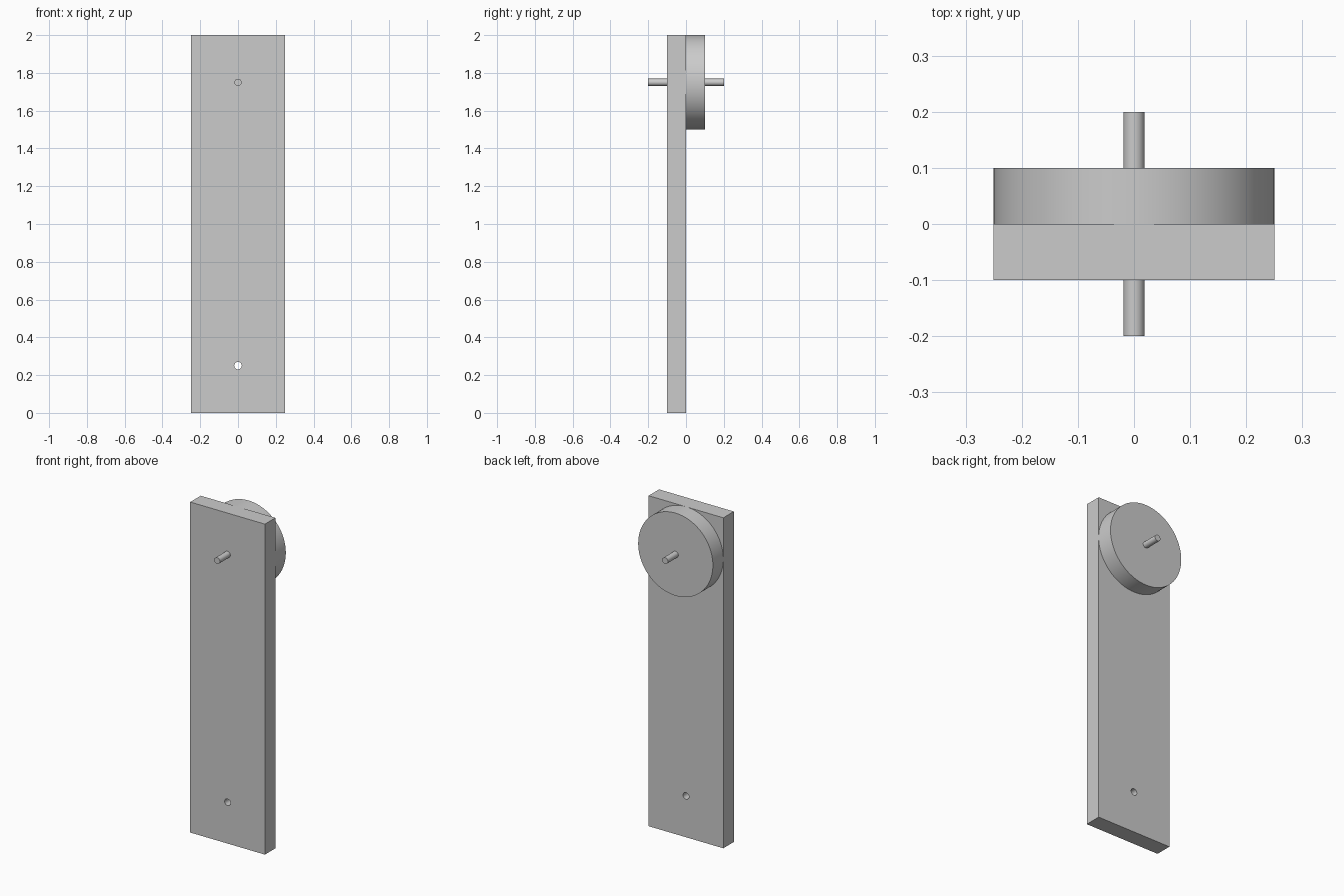
import bpy
import math

cube = bpy.data.objects.get("Cube")
if cube:
    bpy.data.objects.remove(cube, do_unlink=True)

WIDTH, HEIGHT, THICK = 0.5, 2.0, 0.1
PIVOT_Z, HOLE_Z = 1.75, 0.25
PIN_RADIUS = 0.019

grey = bpy.data.materials.new("plain grey")
grey.use_nodes = True
colour = (0.6, 0.6, 0.6, 1)
grey.diffuse_color = colour
grey.node_tree.nodes["Principled BSDF"].inputs["Base Color"].default_value = colour


def cylinder(name, radius, y0, y1, z, sides):
    """Cylinder lying along y, smooth round the side with sharp rims."""
    bpy.ops.mesh.primitive_cylinder_add(
        vertices=sides, radius=radius, depth=y1 - y0,
        location=(0, (y0 + y1) / 2, z), rotation=(math.pi / 2, 0, 0))
    ob = bpy.context.object
    ob.name = name
    ob.data.materials.append(grey)
    bpy.ops.object.shade_smooth_by_angle(angle=math.radians(30))
    return ob


# Long flat arm
bpy.ops.mesh.primitive_cube_add(size=1, location=(0, -THICK / 2, HEIGHT / 2))
arm = bpy.context.object
arm.name = "arm_plate"
arm.scale = (WIDTH, THICK, HEIGHT)
bpy.ops.object.transform_apply(location=False, rotation=False, scale=True)
arm.data.materials.append(grey)

# Through hole near the lower end
cutter = cylinder("hole_cutter", 0.02, -THICK * 2, THICK, HOLE_Z, 32)
cutter.hide_render = True
cut = arm.modifiers.new("lower hole", "BOOLEAN")
cut.operation = "DIFFERENCE"
cut.solver = "EXACT"
cut.object = cutter
bpy.ops.object.select_all(action="DESELECT")
arm.select_set(True)
bpy.context.view_layer.objects.active = arm
bpy.ops.object.modifier_apply(modifier=cut.name)
bpy.ops.object.shade_smooth_by_angle(angle=math.radians(30))
bpy.data.objects.remove(cutter, do_unlink=True)

# Round wheel behind the arm, and the pin through both
cylinder("wheel", WIDTH / 2, 0, THICK, PIVOT_Z, 96)
cylinder("pivot_pin", PIN_RADIUS, -0.2, 0.2, PIVOT_Z, 32)
